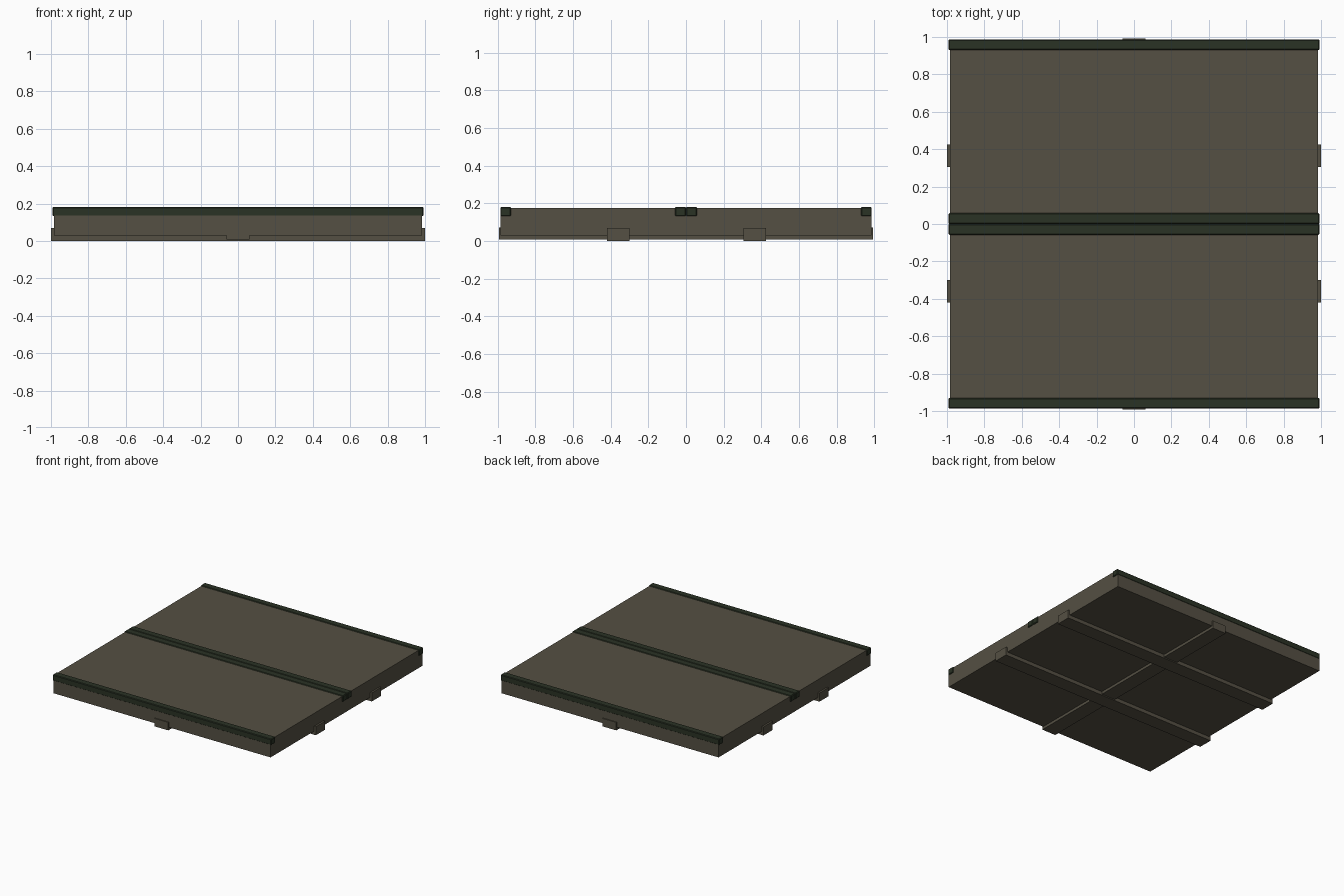
import bpy

if "Cube" in bpy.data.objects:
    bpy.data.objects.remove(bpy.data.objects["Cube"])


def material(name, rgb):
    m = bpy.data.materials.new(name)
    m.diffuse_color = (*rgb, 1)
    m.use_nodes = True
    m.node_tree.nodes["Principled BSDF"].inputs["Base Color"].default_value = m.diffuse_color
    return m


TAN = material("weathered tan", (0.090, 0.080, 0.056))
GREEN = material("dark green", (0.023, 0.032, 0.018))


def box(name, lo, hi, mat, chamfer=0):
    """Box between two corners, optionally with chamfered edges."""
    centre = [(a + b) / 2 for a, b in zip(lo, hi)]
    bpy.ops.mesh.primitive_cube_add(size=1, location=centre)
    o = bpy.context.object
    o.name = name
    o.scale = [b - a for a, b in zip(lo, hi)]
    bpy.ops.object.transform_apply(location=False, rotation=False, scale=True)
    o.data.materials.append(mat)
    if chamfer:
        b = o.modifiers.new("chamfer", "BEVEL")
        b.width = chamfer
        b.segments = 1
    return o


# Main slab
box("floor_slab", (-0.985, -0.985, 0.03), (0.985, 0.985, 0.176), TAN)

# Support beams underneath, with ends poking out past the slab
for i, y in enumerate((-0.36, 0.365)):
    box(f"long_beam_{i}", (-1, y - 0.06, 0), (1, y + 0.06, 0.07), TAN)
box("cross_beam", (-0.0625, -0.993, 0.008), (0.0625, 0.993, 0.073), TAN)

# Edge trims and the paired trims along the middle
for i, (y0, y1) in enumerate(((-0.987, -0.93), (-0.058, 0), (0, 0.058), (0.93, 0.987))):
    box(f"trim_{i}", (-0.992, y0, 0.132), (0.992, y1, 0.181), GREEN, 0.005)
